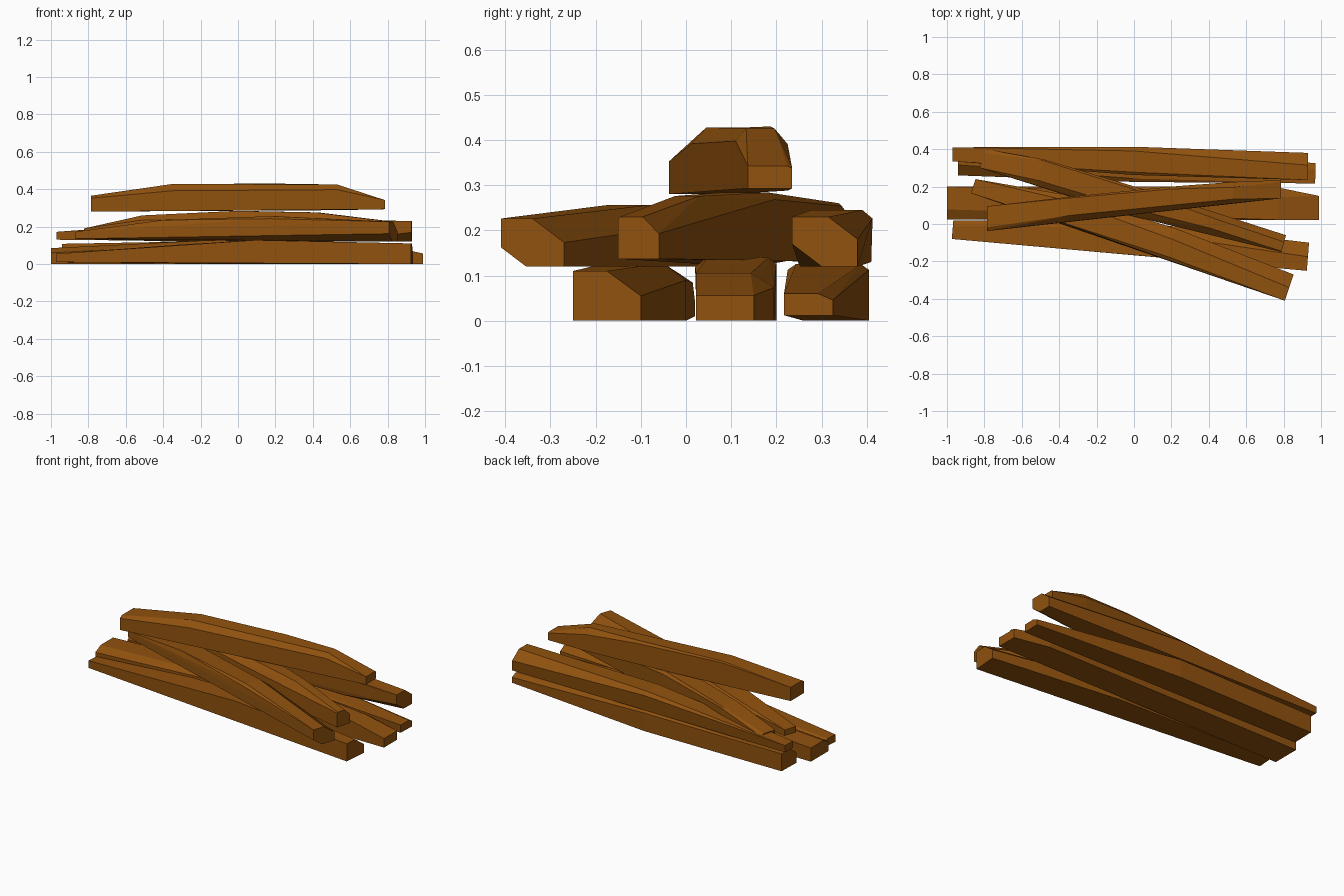
import bpy, bmesh, math

wood = bpy.data.materials.new("brown wood")
wood.diffuse_color = (0.283, 0.084, 0.0044, 1)


def log(name, slope, sections):
    """Hewn log: hull of box sections along x with chamfered corners.
    section = x, y0, y1, z0, z1, front-top, back-top, front-bottom chamfer"""
    bm = bmesh.new()
    for x, y0, y1, z0, z1, ft, bt, fb in sections:
        w, h, mid = y1 - y0, z1 - z0, (y0 + y1) / 2
        ring = [(y1, z0), (y0 + fb * w, z0), (y0, z0 + fb * h),
                (y0, z1 - ft * h), (y0 + ft * w, z1),
                (y1 - bt * w, z1), (y1, z1 - bt * h)]
        for y, z in ring:
            bm.verts.new((x - slope * (y - mid), y, z))   # end cut square to the log
    bmesh.ops.remove_doubles(bm, verts=bm.verts, dist=0.002)
    res = bmesh.ops.convex_hull(bm, input=bm.verts)
    loose = [v for v in bm.verts if not v.link_faces]
    bmesh.ops.delete(bm, geom=loose, context='VERTS')
    bmesh.ops.dissolve_limit(bm, angle_limit=math.radians(3),
                             verts=bm.verts, edges=bm.edges)
    bmesh.ops.recalc_face_normals(bm, faces=bm.faces)
    me = bpy.data.meshes.new(name)
    bm.to_mesh(me)
    bm.free()
    me.materials.append(wood)
    ob = bpy.data.objects.new(name, me)
    bpy.context.collection.objects.link(ob)


# bottom layer
log("bottom_log_front", -0.08, [
    (-0.97, -0.08, 0.02, 0.01, 0.055, 0, 0.3, 0),
    (-0.30, -0.14, 0.015, 0.0, 0.105, 0, 0.2, 0),
    (0.10, -0.175, 0.00, 0.0, 0.128, 0, 0.3, 0),
    (0.93, -0.25, -0.10, 0.0, 0.11, 0, 0.5, 0)])
log("bottom_log_middle", 0, [
    (-1.00, 0.025, 0.20, 0.0, 0.085, 0.3, 0, 0),
    (0.10, 0.02, 0.20, 0.0, 0.14, 0.15, 0.1, 0),
    (0.77, 0.022, 0.195, 0.0, 0.105, 0, 0.3, 0),
    (0.99, 0.022, 0.15, 0.0, 0.056, 0, 0, 0)])
log("bottom_log_back", -0.03, [
    (-0.94, 0.26, 0.40, 0.0, 0.108, 0.4, 0, 0),
    (0.00, 0.225, 0.405, 0.0, 0.125, 0.1, 0.1, 0),
    (0.97, 0.217, 0.325, 0.012, 0.06, 0, 0.3, 0)])

# middle layer
log("middle_log_front", -0.33, [
    (-0.86, 0.165, 0.24, 0.135, 0.172, 0, 0, 0),
    (-0.38, 0.015, 0.155, 0.12, 0.235, 0, 0.2, 0.1),
    (0.20, -0.19, -0.025, 0.12, 0.256, 0.1, 0.35, 0.1),
    (0.83, -0.41, -0.27, 0.12, 0.226, 0, 0.5, 0.4)])
log("middle_log_centre", -0.28, [
    (-0.81, 0.30, 0.40, 0.135, 0.19, 0, 0.2, 0),
    (-0.50, 0.205, 0.345, 0.13, 0.26, 0.2, 0.05, 0),
    (0.00, 0.045, 0.195, 0.125, 0.284, 0.25, 0.1, 0),
    (0.42, -0.06, 0.06, 0.13, 0.276, 0.3, 0.25, 0),
    (0.80, -0.15, -0.06, 0.137, 0.23, 0.05, 0.4, 0)])
log("middle_log_back", -0.02, [
    (-0.97, 0.335, 0.41, 0.13, 0.172, 0, 0, 0),
    (0.00, 0.262, 0.413, 0.12, 0.245, 0.1, 0.15, 0),
    (0.55, 0.25, 0.40, 0.12, 0.243, 0.1, 0.35, 0.03),
    (0.93, 0.235, 0.38, 0.12, 0.23, 0, 0.45, 0.45)])

# top log lying across the stack
log("top_log", 0, [
    (-0.787, -0.038, 0.095, 0.28, 0.365, 0.15, 0, 0),
    (-0.35, 0.012, 0.145, 0.283, 0.428, 0.25, 0.05, 0),
    (0.20, 0.073, 0.20, 0.287, 0.43, 0.2, 0.1, 0),
    (0.53, 0.11, 0.225, 0.288, 0.425, 0.2, 0.25, 0),
    (0.785, 0.137, 0.235, 0.293, 0.342, 0, 0.1, 0)])
